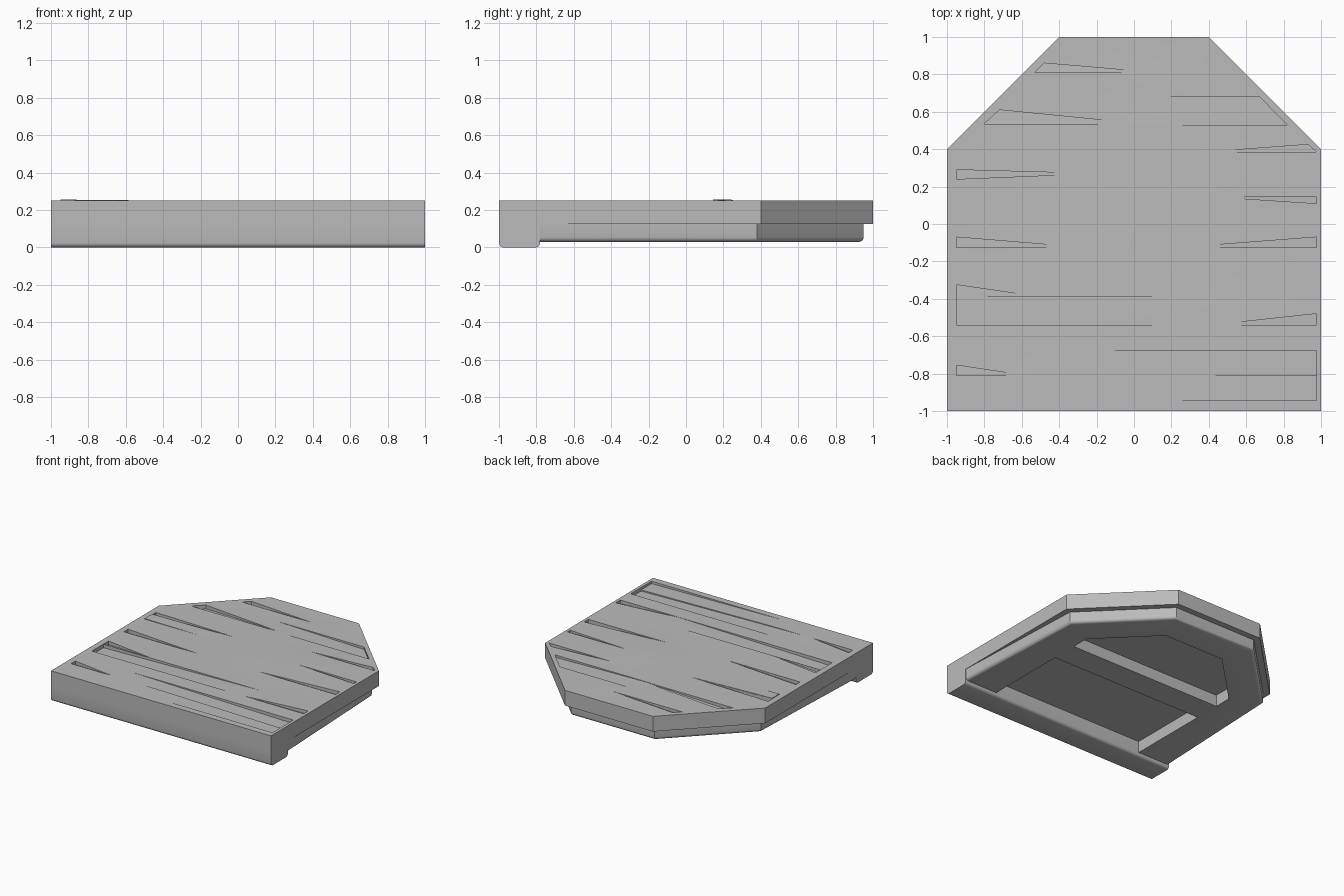
import bpy
import bmesh

if "Cube" in bpy.data.objects:
    bpy.data.objects.remove(bpy.data.objects["Cube"])

stone = bpy.data.materials.new("plain_grey")
stone.use_nodes = True
grey = (0.5, 0.5, 0.5, 1)
stone.diffuse_color = grey
stone.node_tree.nodes["Principled BSDF"].inputs["Base Color"].default_value = grey

TOP = 0.25
UNDERSIDE = 0.125
RIM_BOTTOM = 0.03
DEPTH = 0.03


def loft(name, lower, upper):
    """Closed solid between two matching rings of points."""
    bm = bmesh.new()
    low = [bm.verts.new(p) for p in lower]
    high = [bm.verts.new(p) for p in upper]
    bm.faces.new(low[::-1])
    bm.faces.new(high)
    count = len(low)
    for i in range(count):
        j = (i + 1) % count
        bm.faces.new((low[i], low[j], high[j], high[i]))
    bmesh.ops.recalc_face_normals(bm, faces=bm.faces)
    mesh = bpy.data.meshes.new(name)
    bm.to_mesh(mesh)
    bm.free()
    mesh.materials.append(stone)
    obj = bpy.data.objects.new(name, mesh)
    bpy.context.collection.objects.link(obj)
    return obj


def prism(name, outline, bottom, top):
    return loft(name, [(x, y, bottom) for x, y in outline],
                [(x, y, top) for x, y in outline])


def mirrored(half):
    """Full outline from the +x half, listed from front to back."""
    return half + [(-x, y) for x, y in reversed(half)]


def combine(target, tool, operation):
    """Apply a boolean and discard the tool."""
    bpy.context.view_layer.objects.active = target
    mod = target.modifiers.new("boolean", "BOOLEAN")
    mod.operation = operation
    mod.solver = "EXACT"
    mod.object = tool
    bpy.ops.object.modifier_apply(modifier=mod.name)
    bpy.data.objects.remove(tool)


def round_edges(obj, choose, width):
    """Round the edges picked by a rule."""
    bm = bmesh.new()
    bm.from_mesh(obj.data)
    bmesh.ops.bevel(bm, geom=[e for e in bm.edges if choose(e)], offset=width,
                    segments=4, profile=0.5, affect="EDGES", clamp_overlap=True)
    bm.to_mesh(obj.data)
    bm.free()


def smooth(obj):
    bpy.ops.object.select_all(action="DESELECT")
    obj.select_set(True)
    bpy.context.view_layer.objects.active = obj
    bpy.ops.object.shade_smooth_by_angle()


def at_height(edge, z):
    return all(abs(v.co.z - z) < 0.001 for v in edge.verts)


# Main slab with clipped back corners
deck = prism("deck", mirrored([(1, -1), (1, 0.4), (0.4, 1)]), UNDERSIDE, TOP)

# Front beam, rounded along its lower edges
beam = prism("front_beam", mirrored([(1, -1), (1, -0.78)]), 0, 0.2)
round_edges(beam, lambda e: at_height(e, 0)
            and abs(e.verts[0].co.x - e.verts[1].co.x) > 1, 0.025)
combine(deck, beam, "UNION")


# Sunken plank ends: flush at the tips, deepest at the ends
def sink(tips, ends, depth=DEPTH):
    ring = [(x, y, TOP + 0.0005) for x, y in tips]
    ring += [(x, y, TOP - depth) for x, y in ends]
    cutter = loft("cutter", ring, [(x, y, TOP + 0.1) for x, y, z in ring])
    combine(deck, cutter, "DIFFERENCE")


LEFT_END, RIGHT_END = -0.95, 0.975

# Long planks
sink([(-0.52, -0.675), (-0.52, -0.81)], [(RIGHT_END, -0.81), (RIGHT_END, -0.675)])
sink([(-0.25, -0.81), (-0.25, -0.945)],
     [(RIGHT_END, -0.945), (RIGHT_END, -0.81)], 0.02)
sink([(0.5, -0.54), (0.5, -0.39)], [(LEFT_END, -0.39), (LEFT_END, -0.54)])
sink([(-0.14, 0.68), (-0.14, 0.53)], [(0.82, 0.53), (0.67, 0.68)], 0.02)

# Narrow wedges: tip, end edge
for tip_x, tip_y, end_x, low_y, high_y in [
    (-0.58, -0.81, LEFT_END, -0.81, -0.755),
    (-0.51, -0.389, LEFT_END, -0.389, -0.325),
    (-0.28, -0.125, LEFT_END, -0.125, -0.07),
    (-0.22, 0.27, LEFT_END, 0.24, 0.29),
    (0.42, -0.54, RIGHT_END, -0.54, -0.48),
    (0.26, -0.125, RIGHT_END, -0.125, -0.07),
    (0.44, 0.145, RIGHT_END, 0.11, 0.145),
]:
    sink([(tip_x, tip_y)], [(end_x, low_y), (end_x, high_y)])

# Wedges running into the clipped corners
sink([(0.39, 0.385)], [(RIGHT_END, 0.385), (0.93, 0.425)])
sink([(0.04, 0.535)], [(-0.8, 0.535), (-0.72, 0.61)])
sink([(0.11, 0.81)], [(-0.53, 0.81), (-0.48, 0.86)])
smooth(deck)

# One plank end standing slightly proud
proud = [(LEFT_END, 0.145, 0.256), (-0.43, 0.145, 0.25),
         (-0.33, 0.26, 0.25), (LEFT_END, 0.24, 0.256)]
smooth(loft("raised_plank", [(x, y, 0.24) for x, y, z in proud], proud))

# Lower rim, set in towards the back and rounded underneath
rim = prism("lower_rim", mirrored([(0.999, -0.8), (0.95, 0.38), (0.38, 0.95)]),
            RIM_BOTTOM, UNDERSIDE)
round_edges(rim, lambda e: at_height(e, RIM_BOTTOM)
            and max(v.co.y for v in e.verts) > 0, 0.025)
opening = prism("opening", mirrored([(0.7, -0.9), (0.7, 0.276), (0.276, 0.7)]),
                -0.1, TOP)
combine(rim, opening, "DIFFERENCE")
smooth(rim)

# Brace across the hollow underside
smooth(prism("cross_brace", mirrored([(0.71, -0.09), (0.71, 0.13)]),
             RIM_BOTTOM, UNDERSIDE))
